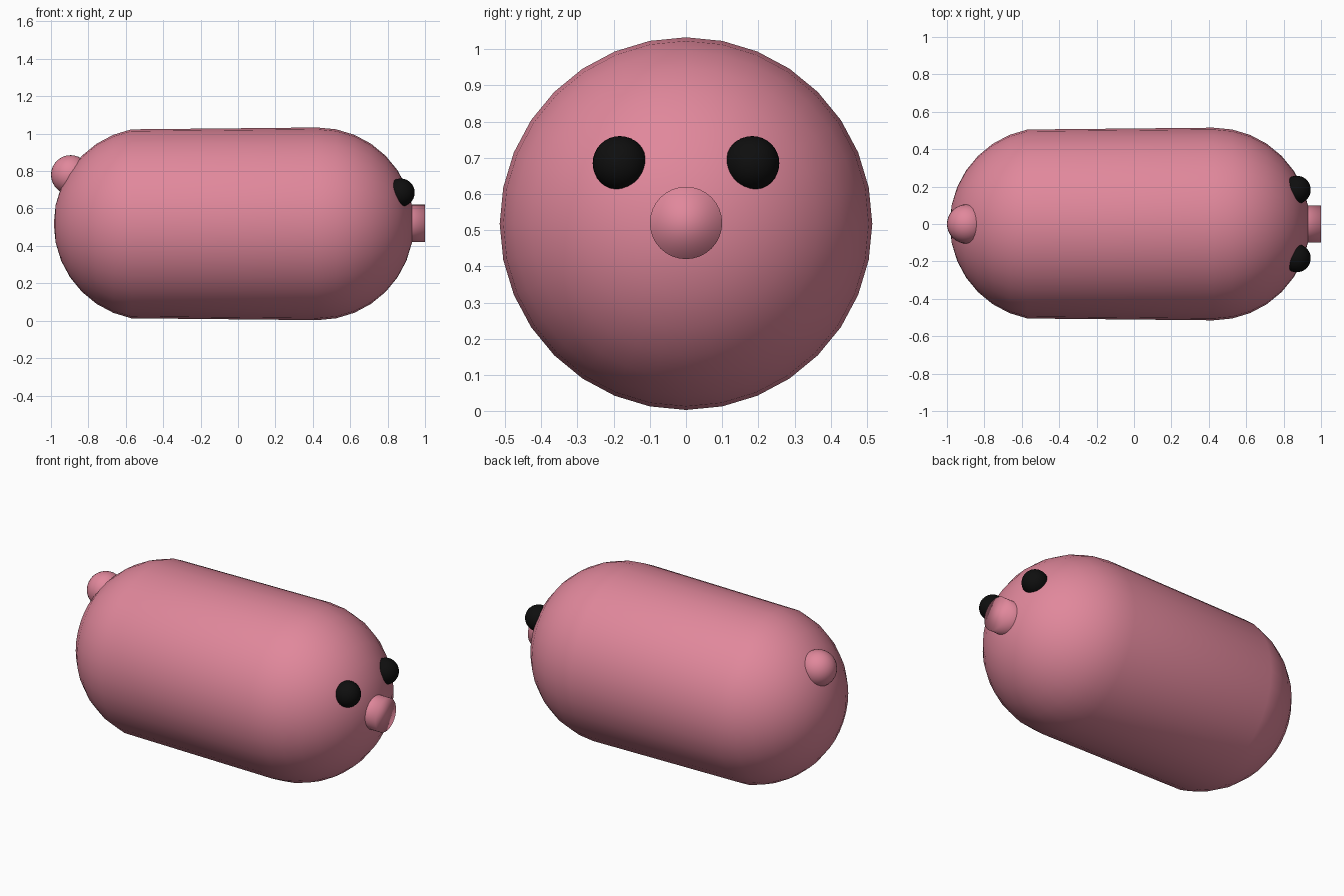
import bpy, bmesh, math
from mathutils import Matrix, Vector

if "Cube" in bpy.data.objects:
    bpy.data.objects.remove(bpy.data.objects["Cube"])

R, ZC, SEG = 0.515, 0.518, 32        # body radius, axis height, sides
BACK, FRONT = -0.47, 0.425           # centres of the two round ends


def material(name, rgb):
    m = bpy.data.materials.new(name)
    m.diffuse_color = (*rgb, 1)
    m.use_nodes = True
    m.node_tree.nodes["Principled BSDF"].inputs["Base Color"].default_value = m.diffuse_color
    return m


pink = material("pink", (0.75, 0.245, 0.33))
black = material("black", (0.0045, 0.0045, 0.0045))


def finish(bm, name, mat):
    bmesh.ops.recalc_face_normals(bm, faces=bm.faces)
    for f in bm.faces:
        f.smooth = True
    me = bpy.data.meshes.new(name)
    bm.to_mesh(me)
    bm.free()
    me.materials.append(mat)
    ob = bpy.data.objects.new(name, me)
    bpy.context.collection.objects.link(ob)
    return ob


def ball(name, centre, radius, mat):
    bm = bmesh.new()
    bmesh.ops.create_uvsphere(bm, u_segments=32, v_segments=16, radius=radius,
                              matrix=Matrix.Translation(centre))
    return finish(bm, name, mat)


# Body: capsule profile revolved around the long axis
step = math.tau / SEG
profile = [(BACK - R * math.sin(i * step), R * math.cos(i * step)) for i in range(8, 0, -1)]
profile += [(FRONT + R * math.sin(i * step), R * math.cos(i * step)) for i in range(9)]
bm = bmesh.new()
verts = [bm.verts.new((x, 0, ZC + r)) for x, r in profile]
edges = [bm.edges.new(pair) for pair in zip(verts, verts[1:])]
bmesh.ops.spin(bm, geom=verts + edges, cent=(0, 0, ZC), axis=(1, 0, 0),
               angle=math.tau, steps=SEG, use_duplicate=False)
bmesh.ops.remove_doubles(bm, verts=bm.verts, dist=1e-4)
finish(bm, "body", pink)

# Snout: short cylinder with softly shaded rim
bm = bmesh.new()
bmesh.ops.create_cone(bm, cap_ends=True, segments=32, radius1=0.1, radius2=0.1, depth=0.2,
                      matrix=Matrix.Translation((0.9, 0, 0.52)) @ Matrix.Rotation(math.pi / 2, 4, 'Y'))
finish(bm, "snout", pink)

# Eyes and tail
for side, y in (("left", 0.183), ("right", -0.183)):
    ball(side + "_eye", Vector((0.87, y, 0.685)), 0.075, black)
ball("tail", Vector((-0.895, 0, 0.78)), 0.105, pink)
